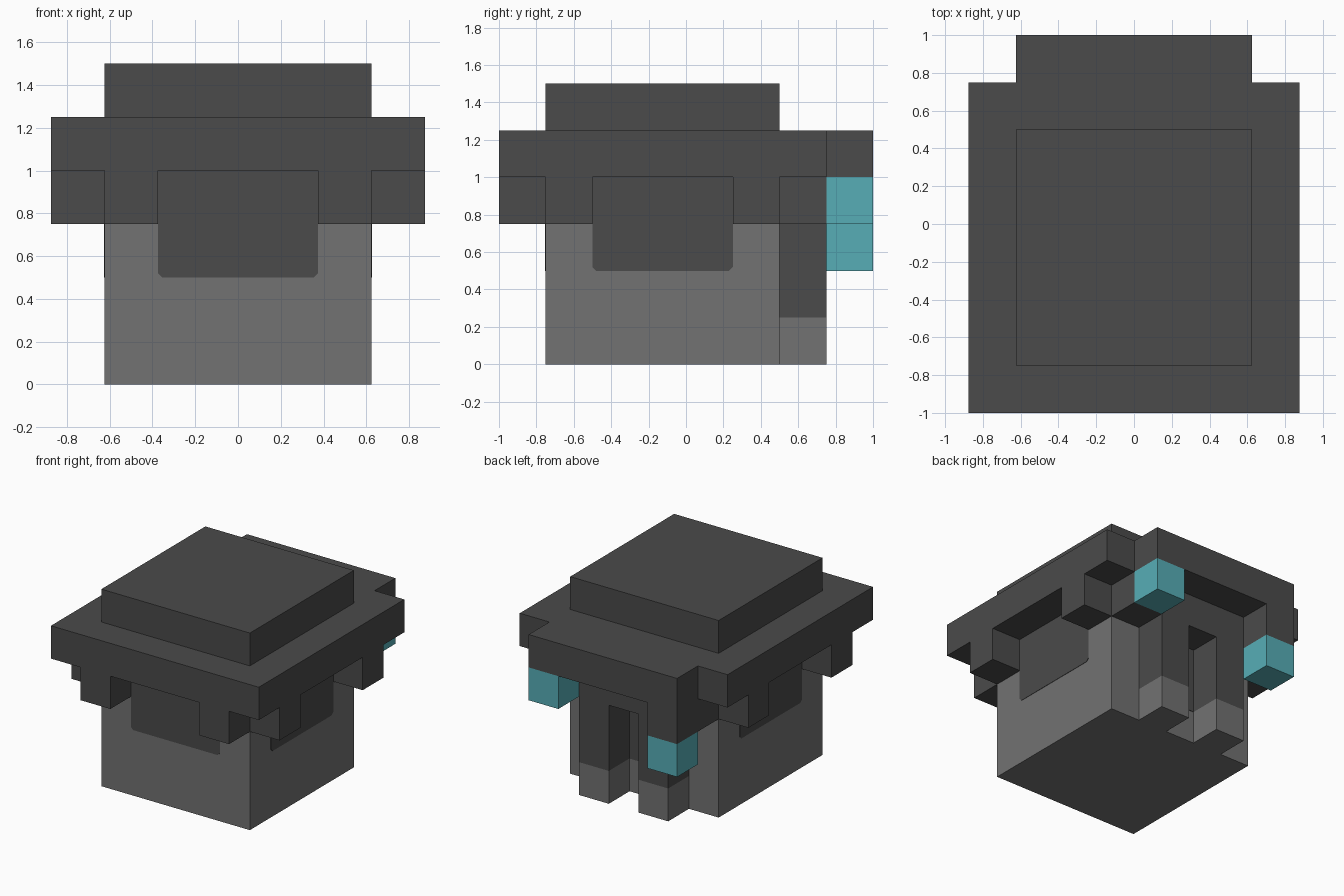
import bpy
import bmesh

if "Cube" in bpy.data.objects:
    bpy.data.objects.remove(bpy.data.objects["Cube"], do_unlink=True)

U = 0.25  # one block


def material(name, rgb):
    m = bpy.data.materials.new(name)
    m.use_nodes = True
    m.diffuse_color = (*rgb, 1)
    bsdf = next(n for n in m.node_tree.nodes if n.type == "BSDF_PRINCIPLED")
    bsdf.inputs["Base Color"].default_value = (*rgb, 1)
    bsdf.inputs["Roughness"].default_value = 0.9
    return m


DARK = material("charcoal", (0.069, 0.069, 0.069))
GREY = material("mid grey", (0.168, 0.168, 0.168))
TEAL = material("teal", (0.095, 0.423, 0.468))


def finish(name, bm, mat):
    bmesh.ops.recalc_face_normals(bm, faces=bm.faces)
    mesh = bpy.data.meshes.new(name)
    bm.to_mesh(mesh)
    bm.free()
    mesh.materials.append(mat)
    ob = bpy.data.objects.new(name, mesh)
    bpy.context.collection.objects.link(ob)
    return ob


def box(name, mat, x, y, z):
    """Box from (low, high) ranges along each axis."""
    bm = bmesh.new()
    bmesh.ops.create_cube(bm, size=1)
    for v in bm.verts:
        for i, (lo, hi) in enumerate((x, y, z)):
            v.co[i] = hi if v.co[i] > 0 else lo
    return finish(name, bm, mat)


def panel(name, a, b, place, out):
    """Thin plate with clipped lower corners, from z 0.5 to 1."""
    c, top, low = 0.02, 4 * U, 2 * U
    outline = [(a, top), (a, low + c), (a + c, low),
               (b - c, low), (b, low + c), (b, top)]
    bm = bmesh.new()
    face = bm.faces.new([bm.verts.new(place(s, z)) for s, z in outline])
    new = bmesh.ops.extrude_face_region(bm, geom=[face])["geom"]
    verts = [v for v in new if isinstance(v, bmesh.types.BMVert)]
    bmesh.ops.translate(bm, verts=verts, vec=out)
    return finish(name, bm, DARK)


W = 2.5 * U       # body half width
E = 3.5 * U       # roof half width
FRONT, BACK = -3 * U, 2 * U
FRINGE = (3 * U, 4 * U)
T = 0.003         # panel thickness

# Body and stepped roof
box("body", GREY, (-W, W), (FRONT, BACK), (0, 4 * U))
box("roof_slab", DARK, (-E, E), (FRONT - U, BACK + U), (4 * U, 5 * U))
box("roof_back_ledge", DARK, (-W, W), (BACK + U, BACK + 2 * U), (4 * U, 5 * U))
box("roof_cap", DARK, (-W, W), (FRONT, BACK), (5 * U, 6 * U))
box("back_band", DARK, (-W, W), (BACK, BACK + U), FRINGE)

# Dark panels on the front and sides, and between the back posts
panel("front_panel", -1.5 * U, 1.5 * U,
      lambda s, z: (s, FRONT, z), (0, -T, 0))
box("back_panel", DARK, (-U / 2, U / 2), (BACK, BACK + T), (U, 3 * U))

for side, sign in (("left", 1), ("right", -1)):
    def span(a, b):
        return tuple(sorted((sign * a, sign * b)))

    panel(side + "_panel", -2 * U, U,
          lambda s, z: (sign * W, s, z), (sign * T, 0, 0))
    # Blocks hanging from the roof edge
    box(side + "_front_tooth", DARK, span(1.5 * U, W), (FRONT - U, FRONT), FRINGE)
    box(side + "_side_tooth_front", DARK, span(W, E), (FRONT, FRONT + U), FRINGE)
    box(side + "_side_tooth_back", DARK, span(W, E), (BACK - U, BACK), FRINGE)
    # Back posts with grey feet
    post = span(U / 2, 1.5 * U)
    box(side + "_back_post", DARK, post, (BACK, BACK + U), (U, 3 * U))
    box(side + "_back_foot", GREY, post, (BACK, BACK + U), (0, U))

# Teal blocks under the back ledge, one a step lower
ledge = (BACK + U, BACK + 2 * U)
box("left_teal_block", TEAL, (1.5 * U, W), ledge, FRINGE)
box("right_block_hanger", DARK, (-W, -1.5 * U), ledge, FRINGE)
box("right_teal_block", TEAL, (-W, -1.5 * U), ledge, (2 * U, 3 * U))
